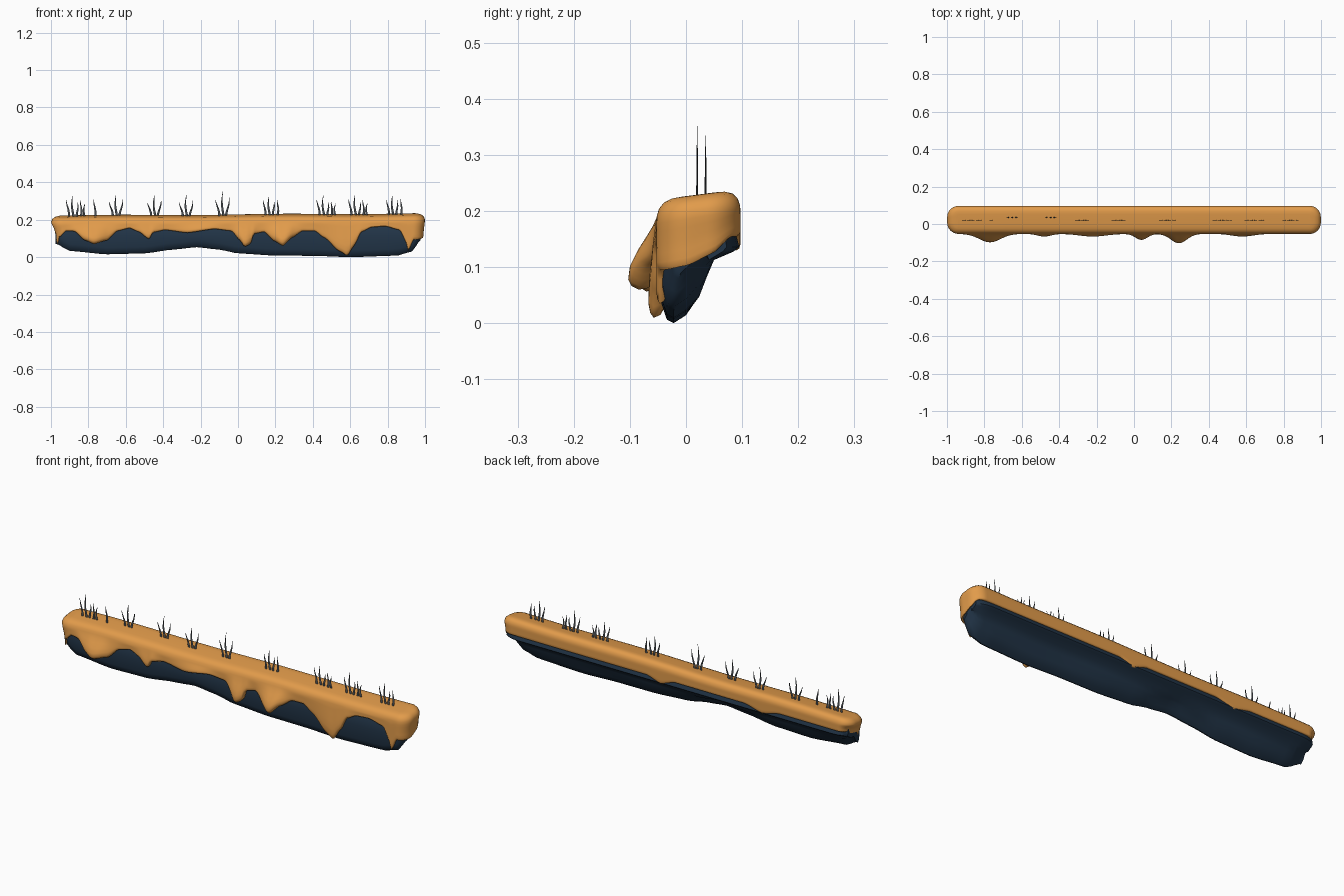
import bpy, bmesh, math

if "Cube" in bpy.data.objects:
    bpy.data.objects.remove(bpy.data.objects["Cube"])


def material(name, rgb):
    m = bpy.data.materials.new(name)
    m.diffuse_color = (*rgb, 1)
    m.use_nodes = True
    m.node_tree.nodes["Principled BSDF"].inputs["Base Color"].default_value = m.diffuse_color
    return m


ORANGE = material("orange_topping", (0.76, 0.33, 0.07))
NAVY = material("dark_navy_rock", (0.016, 0.036, 0.066))
GREY = material("grass_grey", (0.075, 0.085, 0.095))


def curve(table, x):
    """Smooth interpolation through (x, value) points."""
    if x <= table[0][0]:
        return table[0][1]
    for (x0, v0), (x1, v1) in zip(table, table[1:]):
        if x <= x1:
            t = (x - x0) / (x1 - x0)
            return v0 + (v1 - v0) * (0.5 * t + 0.5 * t * t * (3 - 2 * t))
    return table[-1][1]


def finish(name, bm, mat, angle=60):
    bmesh.ops.recalc_face_normals(bm, faces=bm.faces)
    me = bpy.data.meshes.new(name)
    bm.to_mesh(me)
    bm.free()
    ob = bpy.data.objects.new(name, me)
    bpy.context.collection.objects.link(ob)
    me.materials.append(mat)
    bpy.ops.object.select_all(action='DESELECT')
    ob.select_set(True)
    bpy.context.view_layer.objects.active = ob
    bpy.ops.object.shade_smooth_by_angle(angle=math.radians(angle))
    return ob


# ---- rock base: wedge-like section lofted along x
BOTTOM = [(-0.97, .07), (-.9, .033), (-.7, .015), (-.5, .02), (-.35, .04), (-.22, .053),
          (-.1, .04), (0, .02), (.2, .008), (.4, .007), (.6, 0), (.85, .008), (.93, .03), (.975, .09)]
bm = bmesh.new()
rings = []
xs = [-.975, -.965, -.95, -.93] + [-.9 + .04 * i for i in range(46)] + [.93, .95, .965, .975]
for x in xs:
    b = curve(BOTTOM, x)
    e = max(0, (abs(x) - .9) / .075)
    s = 1 - .3 * e * e
    w = .004 * math.sin(9 * x)
    sec = [(-.03, .185), (-.043, .165), (-.046, .11), (-.044, b + .035), (-.034, b + .006),
           (-.022, b), (.0, b + .014), (.02 + w, b + .04), (.034 + w, max(.085, b + .045)),
           (.05, .113), (.085, .128), (.095, .136), (.09, .155), (.07, .19)]
    rings.append([bm.verts.new((x, .02 + (y - .02) * s, z)) for y, z in sec])
for a, c in zip(rings, rings[1:]):
    n = len(a)
    for i in range(n):
        bm.faces.new((a[i], a[(i + 1) % n], c[(i + 1) % n], c[i]))
bm.faces.new(rings[0])
bm.faces.new(rings[-1])
finish("rock_base", bm, NAVY, 50)

# ---- dripping topping: rings following a rounded footprint
DRIP = [(-.94, .12), (-.92, .14), (-.875, .138), (-.82, .09), (-.77, .07), (-.7, .09), (-.645, .14),
        (-.58, .155), (-.53, .135), (-.475, .095), (-.455, .132), (-.39, .145), (-.27, .13),
        (-.125, .15), (-.035, .14), (.01, .09), (.035, .055), (.067, .07), (.085, .125), (.14, .135),
        (.195, .085), (.24, .06), (.29, .105), (.345, .14), (.41, .14), (.46, .105), (.545, .03),
        (.585, .008), (.62, .06), (.66, .135), (.715, .16), (.785, .165), (.865, .145),
        (.895, .09), (.91, .035), (.94, .095)]
RIGHT_END = [(-.05, .095), (0, .103), (.05, .125), (.09, .155)]
LEFT_END = [(-.05, .11), (-.044, .064), (-.03, .1), (0, .13), (.05, .14), (.09, .155)]
BACK = [(-.94, .155), (-.6, .155), (-.5, .132), (-.4, .157), (0, .157), (.08, .13), (.16, .155), (.94, .155)]
BULGES = [(-.77, .045, .08), (-.48, .014, .05), (-.22, .014, .1), (.04, .032, .045),
          (.24, .05, .06), (.58, .014, .08)]
CX, YF, YB, R = .94, -.053, .097, .06
N, K = 188, 10


def corner(sx, sy, a0):
    out = []
    for k in range(1, K):
        a = a0 + math.pi / 2 * k / K
        nx, ny = math.cos(a), math.sin(a)
        y = (YF + R if sy < 0 else YB - R) + R * ny
        z = curve(RIGHT_END if sx > 0 else LEFT_END, y)
        out.append((sx * CX + R * nx, y, nx, ny, z, -.022 * abs(nx) if sx < 0 else -.008 * abs(nx)))
    return out


line = [-CX + 2 * CX * i / N for i in range(N + 1)]
bulge = lambda x: sum(h * math.exp(-((x - c) / w) ** 2) for c, h, w in BULGES)
path = [(x, YF, 0, -1, curve(DRIP, x), bulge(x)) for x in line]
path += corner(1, -1, -math.pi / 2)
path += [(CX + R, YF + R + (YB - YF - 2 * R) * k / 3, 1, 0,
          curve(RIGHT_END, YF + R + .01 * k), -.008) for k in range(4)]
path += corner(1, 1, 0)
path += [(x, YB, 0, 1, curve(BACK, x), 0) for x in reversed(line)]
path += corner(-1, 1, math.pi / 2)
path += [(-CX - R, YB - R - (YB - YF - 2 * R) * k / 3, -1, 0,
          curve(LEFT_END, YB - R - .01 * k), -.022) for k in range(4)]
path += corner(-1, -1, math.pi)


def top_z(x, y):
    return .223 + .13 * (y - .02) + .006 * x + .002 * math.sin(7 * x)


# (inset, drop below the top) for the rounded rim; (fraction down, bulge share, inset) for the skirt
RIM = [(.045, 0), (.028, .001), (.014, .006), (.005, .016), (.001, .028)]
SKIRT = [(.15, .15, 0), (.3, .38, 0), (.5, .7, 0), (.7, .95, 0), (.86, 1, 0), (.95, .92, .002),
         (1, .75, .006), (.97, .45, .014), (.85, .2, .022)]
bm = bmesh.new()
rows = []
for d, drop in RIM:
    row = []
    for x, y, nx, ny, zb, b in path:
        px, py = x - nx * d * 1.3, y - ny * d
        row.append(bm.verts.new((px, py, top_z(px, py) - drop)))
    rows.append(row)
for t, share, d in SKIRT:
    row = []
    for x, y, nx, ny, zb, b in path:
        z0 = top_z(x, y) - .028
        o = b * share - d
        row.append(bm.verts.new((x + nx * o, y + ny * o, z0 + (zb - z0) * t)))
    rows.append(row)
M = len(path)
for a, c in zip(rows, rows[1:]):
    for i in range(M):
        j = (i + 1) % M
        bm.faces.new((a[i], c[i], c[j], a[j]))
# close the top: strips between front and back, one face at each end
top = rows[0]
b0 = N + 1 + 2 * (K - 1) + 4
for i in range(N):
    bm.faces.new((top[i], top[i + 1], top[b0 + N - i - 1], top[b0 + N - i]))
bm.faces.new(top[N:b0 + 1])
bm.faces.new(top[b0 + N:] + [top[0]])
finish("dripping_topping", bm, ORANGE, 70)

# ---- grass tufts: thin wavy pointed blades
FAN = [(-.02, -.036, .075), (0, -.004, .115), (.018, .032, .085)]
ROW = [(-.035, -.042, .08), (-.012, -.016, .105), (.01, .01, .075), (.03, .034, .08)]
ROW5 = [(-.04, -.05, .085), (-.016, -.022, .11), (.006, .006, .07), (.024, .026, .08), (.04, .046, .065)]
TUFTS = [(-.865, ROW5, 1.05, .02), (-.765, [(0, -.003, .09)], 1, .02), (-.65, FAN, 1, .035),
         (-.445, FAN, .98, .035), (-.275, FAN, .98, .02), (-.08, FAN, 1.13, .02),
         (.18, ROW, 1, .02), (.475, ROW5, .95, .02), (.645, ROW5, 1, .02), (.84, ROW, 1.03, .02)]
bm = bmesh.new()
for c, blades, scale, y in TUFTS:
    for k, (x0, x1, h) in enumerate(blades):
        base = top_z(c + x0, y) - .012
        prev = None
        for s in range(7):
            t = s / 6
            x = c + x0 + (x1 - x0) * t + .004 * math.sin(5 * t + k * 2)
            z = base + (h * scale + .012) * t
            w = .0058 * (1 - t ** 2) + .0004
            ring = [bm.verts.new((x + dx * w, y + dy * w * .3, z))
                    for dx, dy in ((-1, 0), (0, -1), (1, 0), (0, 1))]
            if prev:
                for i in range(4):
                    j = (i + 1) % 4
                    bm.faces.new((prev[i], prev[j], ring[j], ring[i]))
            else:
                bm.faces.new(ring)
            prev = ring
        bm.faces.new(prev)
finish("grass_tufts", bm, GREY, 30)
